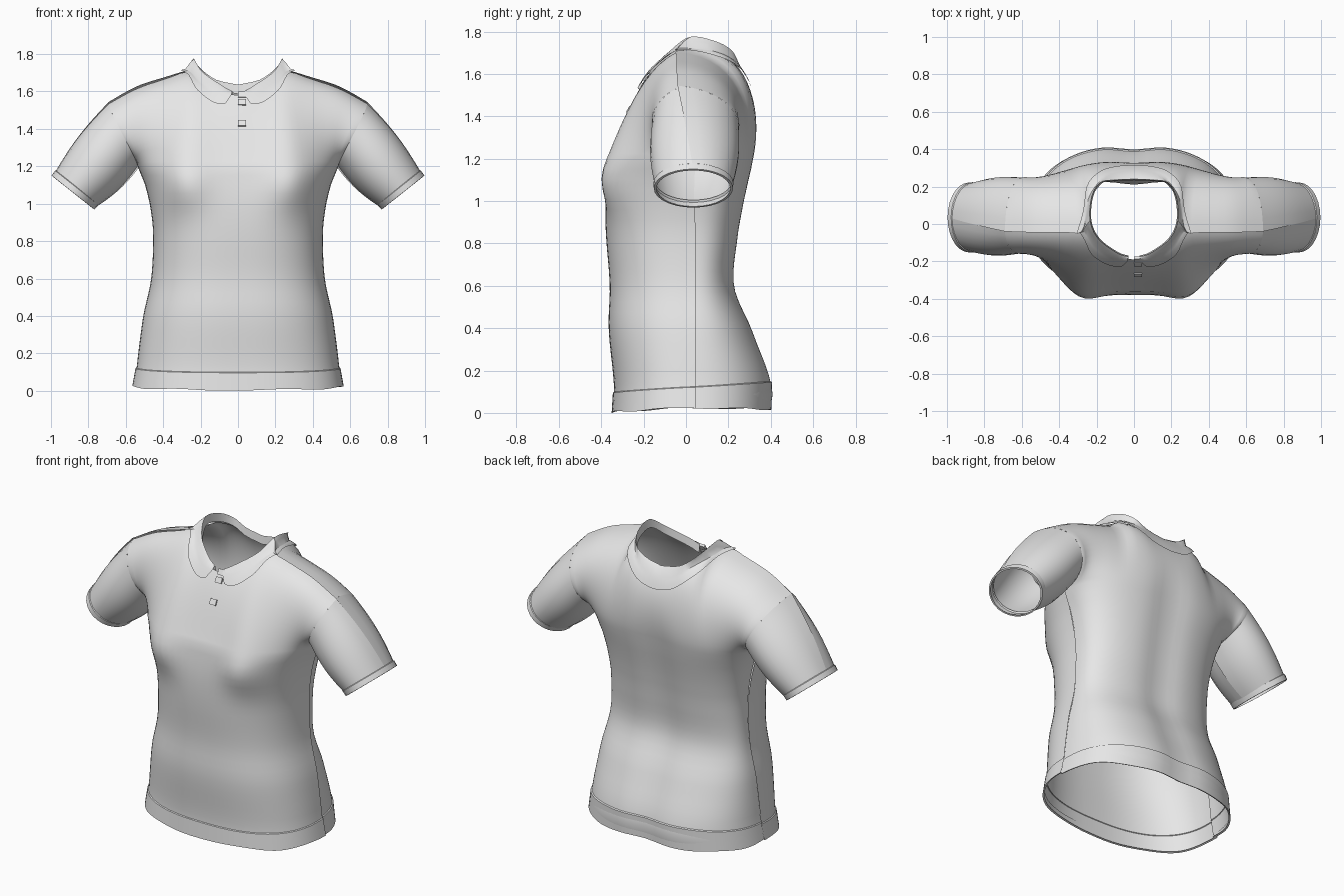
import bpy, bmesh
from math import sin, cos, pi, exp
from mathutils import Vector

default = bpy.data.objects.get("Cube")
if default:
    bpy.data.objects.remove(default, do_unlink=True)

# One fabric colour
fabric = bpy.data.materials.new("light_grey_fabric")
fabric.use_nodes = True
colour = (0.8, 0.8, 0.8, 1)
fabric.diffuse_color = colour
fabric.node_tree.nodes["Principled BSDF"].inputs["Base Color"].default_value = colour


def lerp(a, b, f):
    return a + (b - a) * f


def spline(table, key):
    """Smooth lookup in rows of (key, values...)."""
    last = len(table) - 2
    i = 0
    while i < last and key > table[i + 1][0]:
        i += 1
    f = (key - table[i][0]) / (table[i + 1][0] - table[i][0])
    f = min(max(f, 0), 1)
    a, b, c, d = (table[min(max(j, 0), last + 1)][1:] for j in range(i - 1, i + 3))
    return [q + 0.5 * f * (r - p + f * (2*p - 5*q + 4*r - s + f * (3*(q - r) + s - p)))
            for p, q, r, s in zip(a, b, c, d)]


def finish(obj, mesh):
    mesh.materials.append(fabric)
    mesh.shade_smooth()
    mesh.set_sharp_from_angle(angle=0.7)
    bpy.context.scene.collection.objects.link(obj)


def grid(name, rows, centre=None):
    """Skin a grid of points, facing away from the centre."""
    bm = bmesh.new()
    verts = [[bm.verts.new(p) for p in row] for row in rows]
    for lower, upper in zip(verts, verts[1:]):
        for i in range(len(lower) - 1):
            bm.faces.new((lower[i], lower[i + 1], upper[i + 1], upper[i]))
    if centre is None:
        centre = sum((v.co for v in bm.verts), Vector()) / len(bm.verts)
    bmesh.ops.remove_doubles(bm, verts=bm.verts[:], dist=0.0001)
    bmesh.ops.recalc_face_normals(bm, faces=bm.faces[:])
    bm.normal_update()
    if sum(f.normal.dot(f.calc_center_median() - centre) * f.calc_area() for f in bm.faces) < 0:
        bmesh.ops.reverse_faces(bm, faces=bm.faces[:])
    mesh = bpy.data.meshes.new(name)
    bm.to_mesh(mesh)
    bm.free()
    finish(bpy.data.objects.new(name, mesh), mesh)


# Body profile: height, half width, front depth, back depth
PROFILE = [(0, .55, -.345, .405), (.12, .53, -.34, .415), (.4, .495, -.365, .318),
           (.6, .452, -.36, .235), (.85, .442, -.378, .255), (1.0, .46, -.38, .282),
           (1.12, .49, -.37, .308), (1.2, .525, -.36, .325)]
# Neck and shoulder edge: panel fraction, x, y, z
FRONT_TOP = [(0, 0, -.19, 1.58), (.12, .11, -.17, 1.6), (.25, .2, -.1, 1.66),
             (.4, .268, -.03, 1.705), (.52, .38, -.03, 1.67), (.72, .54, -.03, 1.615),
             (1, .69, -.03, 1.535)]
BACK_TOP = [(0, 0, .27, 1.59), (.1, .1, .255, 1.61), (.2, .175, .215, 1.66),
            (.3, .238, .12, 1.70), (.4, .27, -.035, 1.712), (.52, .38, -.045, 1.68),
            (.72, .54, -.045, 1.628), (1, .69, -.04, 1.545)]
ARMPIT = 1.2
BODY_CENTRE = Vector((0, .03, .9))


def body(side, u, z, out=0.0):
    """Point on the lower body; side -1 is front, 1 is back."""
    width, front, back = spline(PROFILE, z)
    width += out + (.012 if side < 0 else 0)
    seam = .045 if side < 0 else .03
    a = abs(u) * pi / 2
    x = width * sin(a) ** .8
    depth = (front if side < 0 else back) + side * out
    round_off = .8 if side < 0 else lerp(.87, .74, z / ARMPIT)
    y = lerp(seam, depth, max(cos(a), 0) ** round_off)
    if side < 0:
        y -= .065 * exp(-((x - .29) / .13) ** 2 - ((z - 1.11) / .14) ** 2)
    else:
        y -= .022 * exp(-(x / .11) ** 2)
    return Vector((x if u >= 0 else -x, y, z))


def yoke(side, u, t):
    """Point between armpit level (t 0) and the neck or shoulder edge (t 1)."""
    a = abs(u)
    start = body(side, a, ARMPIT)
    end = Vector(spline(FRONT_TOP if side < 0 else BACK_TOP, a))
    edge = a ** 4
    f = min(a / .45, 1)
    f = f * f * (3 - 2 * f)
    lean, swell, nape, blade, drop = ((-.055, .28, -.265, -.19, -.04) if side < 0
                                      else (.03, .33, .345, .3, -.02))
    c1 = start + Vector((0, side * lerp(lean, swell, edge), lerp(.13, .04, edge)))
    c2 = Vector((end.x, lerp(nape, blade, f), end.z + lerp(-.12, drop, f) - .01 * edge))
    r = 1 - t
    p = start * r**3 + c1 * (3*r*r*t) + c2 * (3*r*t*t) + end * t**3
    return Vector((p.x if u >= 0 else -p.x, p.y, p.z))


# Front and back panels with a folded hem band
COLUMNS = [i / 20 for i in range(-20, 21)]
for side, label in ((-1, "front"), (1, "back")):
    rows = [[body(side, u, lerp(.04, ARMPIT, i / 24)) for u in COLUMNS] for i in range(24)]
    rows += [[yoke(side, u, i / 16) for u in COLUMNS] for i in range(17)]
    grid(label + "_panel", rows, BODY_CENTRE)

    def hem_row(offset, out, bottom=False):
        row = []
        for u in COLUMNS:
            bend = cos(u * pi / 2)
            top = .125 + side * .025 * bend
            low = .024 - (.02 if side < 0 else .008) * bend + .004 * sin(11 * u + side)
            row.append(body(side, u, (low if bottom else top) + offset, out))
        return row
    grid(label + "_hem", [hem_row(.004, -.004, True), hem_row(0, .006, True),
                          hem_row(-.004, .006), hem_row(.002, -.003)], BODY_CENTRE)

# Sleeves run from the armhole loop to an oval cuff
STEPS = 14
LOOP = [(-1, i / STEPS) for i in range(STEPS + 1)] + [(1, 1 - i / STEPS) for i in range(STEPS + 1)]
LOOP.append(LOOP[0])
CUFF_CENTRE = Vector((.882, .035, 1.06))
CUFF_UP = Vector((.78, 0, .62))
CUFF_AXIS = Vector((.62, 0, -.78))


def cuff_point(side, t, scale=1.0, slide=0.0):
    oval = CUFF_UP * (-.14 * cos(pi * t)) + Vector((0, side * .178 * sin(pi * t), 0))
    return CUFF_CENTRE + oval * scale + CUFF_AXIS * slide


def sleeve_point(side, t, r):
    p = yoke(side, 1, t).lerp(cuff_point(side, t), r)
    puff = .018 * sin(pi * r)
    return p + Vector((0, side * puff * sin(pi * t), 0)) - CUFF_UP * (puff * cos(pi * t))


for sign, label in ((1, "left"), (-1, "right")):
    def mirrored(p):
        return Vector((p.x * sign, p.y, p.z))
    grid(label + "_sleeve", [[mirrored(sleeve_point(s, t, i / 12)) for s, t in LOOP]
                             for i in range(13)])
    bands = ((1.0, -.04), (1.06, -.032), (1.05, 0), (.98, .001))
    grid(label + "_cuff", [[mirrored(cuff_point(s, t, k, d)) for s, t in LOOP]
                           for k, d in bands])

# Collar: fold line, and outer edge as positions on the yoke, from front tip to nape
FOLD = [(0, .03, -.175, 1.6), (.15, .09, -.155, 1.635), (.33, .19, -.08, 1.705),
        (.5, .235, .02, 1.775), (.68, .225, .15, 1.75), (.8, .18, .222, 1.705),
        (.9, .11, .235, 1.66), (1, 0, .24, 1.637)]
OUTER = [(0, .07, .84), (.07, .1, .81), (.18, .18, .79), (.33, .29, .81), (.42, .37, .89),
         (.5, .44, 1), (.58, .4, .92), (.68, .34, .84), (.83, .2, .79), (1, 0, .8)]


def draped(k, f):
    """Collar point lying just above the yoke, f from neck to outer edge."""
    side = -1 if k < .5 else 1
    neck = lerp(.04, .4, k * 2) if k < .5 else lerp(.4, 0, k * 2 - 1)
    u, t = spline(OUTER, k)
    p = yoke(side, max(lerp(neck, u, f), 0), min(lerp(1, t, f), 1))
    return p + (p - Vector((0, .03, 1.35))).normalized() * .012


def collar_column(k):
    fold = Vector(spline(FOLD, k))
    inner = Vector((fold.x * .97, lerp(fold.y, .04, .03), fold.z - .05))
    return [inner, fold, fold.lerp(draped(k, 0), .5) + Vector((0, 0, .006)),
            draped(k, .15), draped(k, .4), draped(k, .7), draped(k, 1)]


path = [(1, i / 28) for i in range(29)] + [(-1, 1 - i / 28) for i in range(29)]
columns = [[Vector((p.x * sign, p.y, p.z)) for p in collar_column(k)] for sign, k in path]
grid("collar", columns, Vector((0, .03, 1.4)))

# Square buttons down the front opening
for name, height in (("top_button", 1.58), ("middle_button", 1.54), ("lower_button", 1.43)):
    spot = min((yoke(-1, .02, i / 100) for i in range(101)), key=lambda p: abs(p.z - height))
    mesh = bpy.data.meshes.new(name)
    bm = bmesh.new()
    bmesh.ops.create_cube(bm, size=1)
    bmesh.ops.scale(bm, vec=(.042, .016, .034), verts=bm.verts[:])
    bm.to_mesh(mesh)
    bm.free()
    button = bpy.data.objects.new(name, mesh)
    button.location = (.022, spot.y - .001, spot.z)
    button.rotation_euler.x = -.5
    finish(button, mesh)
